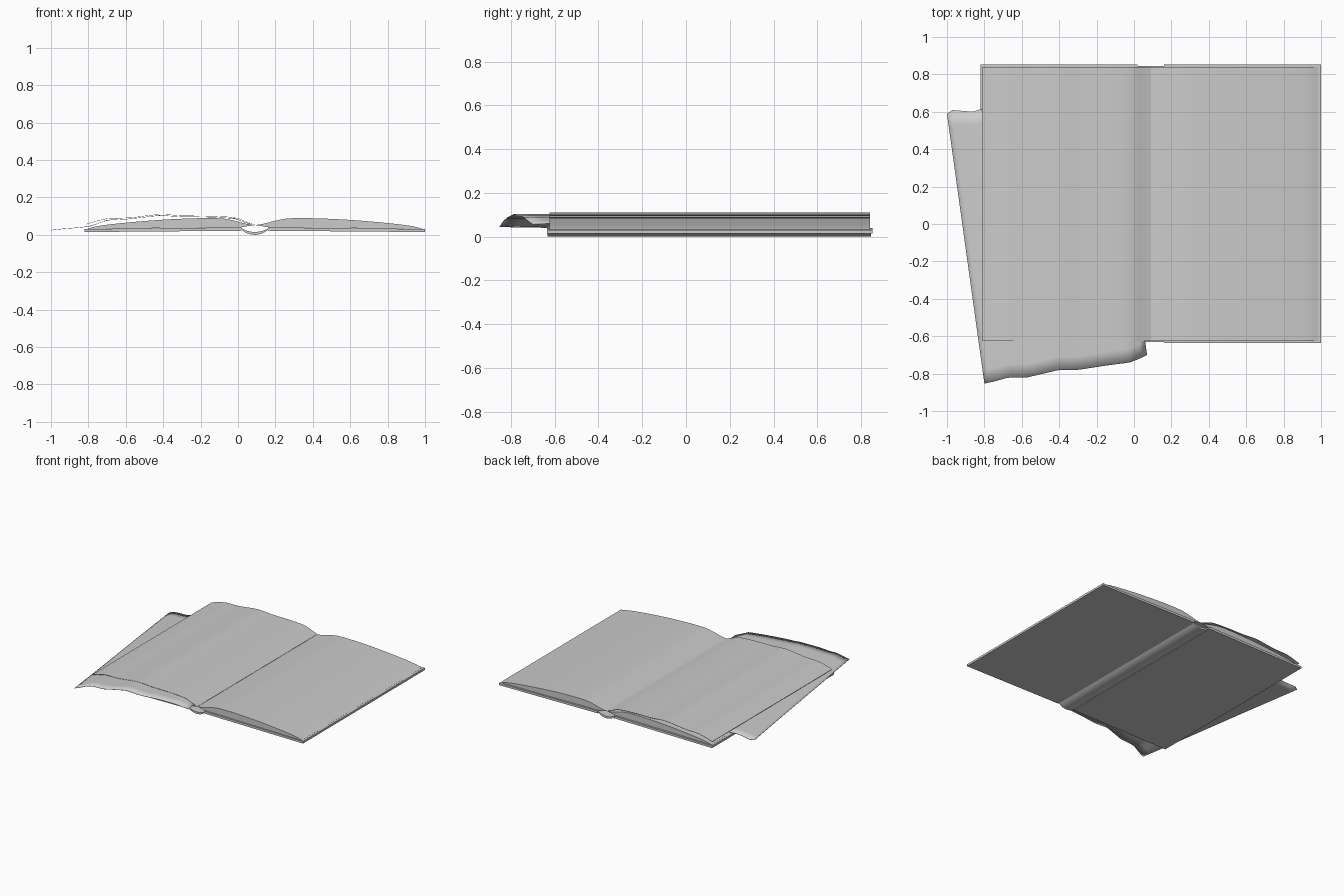
import bpy

if "Cube" in bpy.data.objects:
    bpy.data.objects.remove(bpy.data.objects["Cube"])

MID = 0.09  # x of the gutter


def make(name, verts, faces):
    me = bpy.data.meshes.new(name)
    me.from_pydata(verts, [], faces)
    me.update()
    ob = bpy.data.objects.new(name, me)
    bpy.context.collection.objects.link(ob)
    bpy.ops.object.select_all(action='DESELECT')
    ob.select_set(True)
    bpy.context.view_layer.objects.active = ob
    bpy.ops.object.shade_smooth_by_angle(angle=0.6)
    return ob


def prism(name, profile, y0, y1):
    """Closed x/z profile, counter-clockwise seen from the front, extruded along y."""
    n = len(profile)
    verts = [(x, y, z) for y in (y0, y1) for x, z in profile]
    faces = [tuple(range(n)), tuple(range(2 * n - 1, n - 1, -1))]
    faces += [(i, i + n, (i + 1) % n + n, (i + 1) % n) for i in range(n)]
    return make(name, verts, faces)


def lerp_table(pts, x):
    for (a, p), (b, q) in zip(pts, pts[1:]):
        if x <= b:
            return p + (q - p) * (x - a) / (b - a)
    return pts[-1][1]


def smooth(pts, n):
    """Catmull-Rom resampling of a short profile."""
    out = []
    for i in range(len(pts) - 1):
        p = [pts[max(0, min(len(pts) - 1, i + k))] for k in (-1, 0, 1, 2)]
        for s in range(n):
            t = s / n
            out.append(tuple(0.5 * (2 * b + (c - a) * t + (2 * a - 5 * b + 4 * c - d) * t * t
                                    + (3 * b - a - 3 * c + d) * t ** 3) for a, b, c, d in zip(*p)))
    return out + [pts[-1]]


# Cover boards and page blocks, mirrored about the gutter (offsets from the gutter)
board = [(0.07, 0.022), (0.91, 0.015), (0.91, 0.031), (0.07, 0.040)]
block_top = smooth([(0.895, 0.032), (0.84, 0.047), (0.72, 0.062), (0.55, 0.077), (0.37, 0.087),
                    (0.20, 0.089), (0.12, 0.078), (0.05, 0.060), (0.0, 0.052)], 3)
block = block_top + [(0.03, 0.048), (0.07, 0.0405), (0.895, 0.0315)]
for side, s in (("left", -1), ("right", 1)):
    for part, prof, y0, y1 in (("cover_board", board, -0.635, 0.853),
                               ("page_block", block, -0.625, 0.84)):
        pts = [(MID + s * x, z) for x, z in prof]
        prism(side + "_" + part, pts if s > 0 else pts[::-1], y0, y1)

# Curved hollow spine strip
low = smooth([(0.02, 0.026), (0.05, 0.008), (0.09, 0.0), (0.13, 0.008), (0.16, 0.026)], 3)
high = smooth([(0.16, 0.034), (0.13, 0.021), (0.09, 0.015), (0.05, 0.021), (0.02, 0.034)], 3)
prism("spine", low + high, -0.632, 0.845)

# Raised left page lying over the loose sheet
page = smooth([(-0.812, 0.058), (-0.70, 0.088), (-0.58, 0.092), (-0.42, 0.110), (-0.30, 0.103),
               (-0.15, 0.101), (-0.02, 0.093), (0.04, 0.072), (0.09, 0.054)], 3)
prism("raised_page", [(x, z - 0.002) for x, z in page] + page[::-1], -0.625, 0.84)

# Loose sheet tucked in at an angle, with worn top and bottom edges
height = [(-1.0, 0.026), (-0.93, 0.034), (-0.86, 0.039), (-0.79, 0.047), (-0.70, 0.080),
          (-0.58, 0.086), (-0.42, 0.105), (-0.30, 0.098), (-0.15, 0.096), (-0.02, 0.089),
          (0.04, 0.067), (0.09, 0.051)]
bottom = [(-0.80, -0.853), (-0.74, -0.84), (-0.67, -0.82), (-0.57, -0.82), (-0.40, -0.78),
          (-0.30, -0.78), (-0.15, -0.757), (-0.02, -0.74), (0.03, -0.72), (0.07, -0.70)]
top = [(-1.0, 0.59), (-0.98, 0.61), (-0.86, 0.60), (-0.80, 0.62), (-0.60, 0.65),
       (-0.50, 0.67), (-0.35, 0.69), (-0.22, 0.71), (-0.17, 0.715), (-0.13, 0.72)]
bot_s = [(x, lerp_table(bottom, x)) for x in [-0.80 + 0.87 * i / 30 for i in range(31)]]
top_s = [(x, lerp_table(top, x)) for x in [-1.0 + 0.87 * i / 30 for i in range(31)]]
ROWS = 20
verts, faces = [], []
for j in range(ROWS + 1):
    t = j / ROWS
    for (bx, by), (tx, ty) in zip(bot_s, top_s):
        x, y = bx + (tx - bx) * t, by + (ty - by) * t
        verts.append((x, y, lerp_table(height, x)))
for j in range(ROWS):
    for i in range(30):
        a = j * 31 + i
        faces.append((a, a + 1, a + 32, a + 31))
sheet = make("loose_sheet", verts, faces)
thick = sheet.modifiers.new("paper", 'SOLIDIFY')
thick.thickness = 0.002
